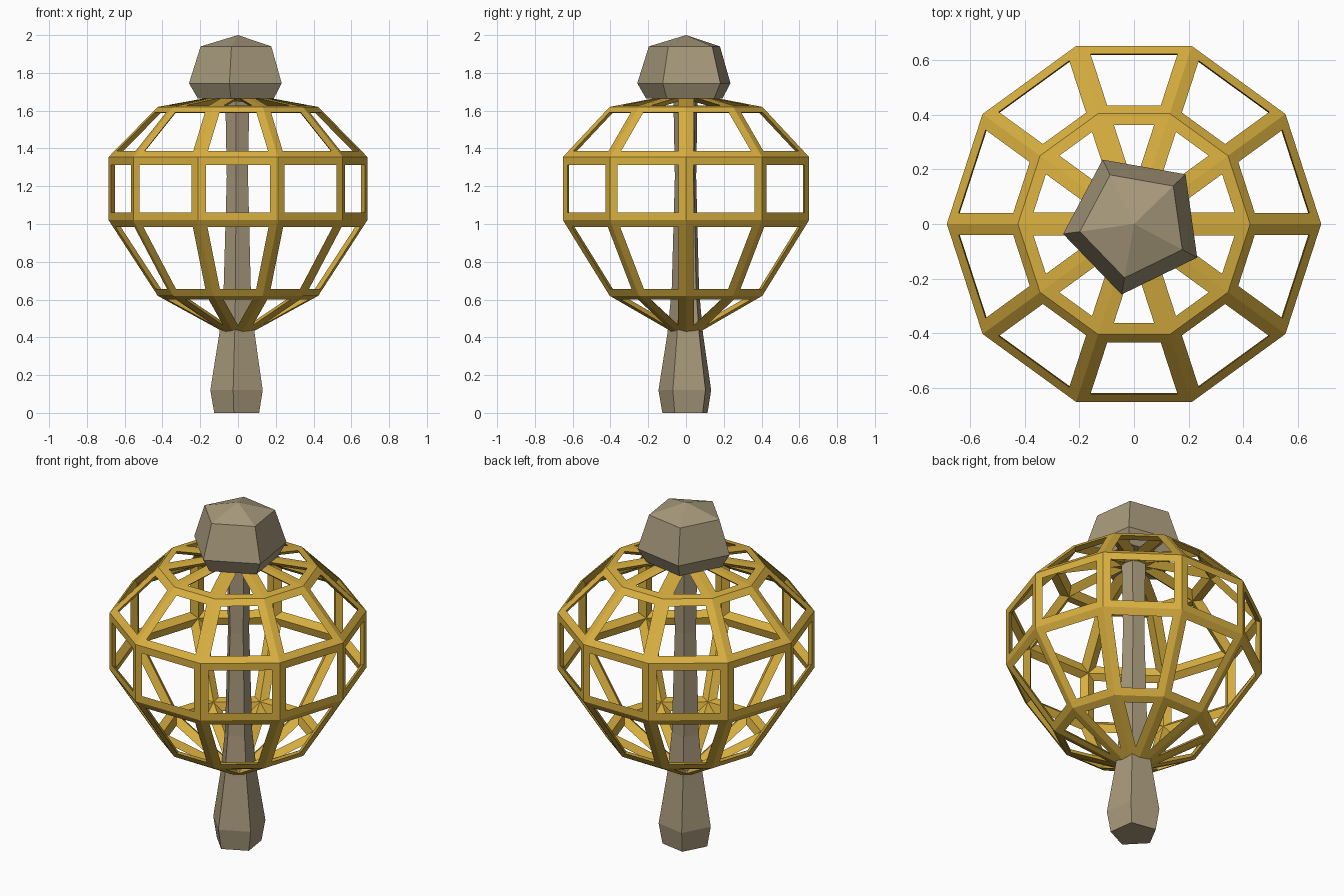
import bpy, bmesh, math
from mathutils import Vector

if "Cube" in bpy.data.objects:
    bpy.data.objects.remove(bpy.data.objects["Cube"])


def material(name, rgb):
    m = bpy.data.materials.new(name)
    m.diffuse_color = (*rgb, 1)
    m.use_nodes = True
    m.node_tree.nodes["Principled BSDF"].inputs["Base Color"].default_value = m.diffuse_color
    return m


GOLD = material("gold", (0.69, 0.43, 0.05))
STONE = material("tan stone", (0.39, 0.32, 0.20))


def finish(name, bm, mat):
    bmesh.ops.remove_doubles(bm, verts=bm.verts, dist=1e-5)
    bmesh.ops.recalc_face_normals(bm, faces=bm.faces)
    me = bpy.data.meshes.new(name)
    bm.to_mesh(me)
    bm.free()
    me.materials.append(mat)
    ob = bpy.data.objects.new(name, me)
    bpy.context.collection.objects.link(ob)
    return ob


def ring(r, z, sides, phase):
    return [Vector((r * math.cos(phase + math.tau * i / sides),
                    r * math.sin(phase + math.tau * i / sides), z))
            for i in range(sides)]


def lathe(name, profile, sides, phase, mat):
    """Closed faceted solid from (radius, height) points."""
    bm = bmesh.new()
    rings = [[bm.verts.new(p) for p in ring(max(r, 1e-7), z, sides, phase)]
             for r, z in profile]
    for a, b in zip(rings, rings[1:]):
        for i in range(sides):
            j = (i + 1) % sides
            bm.faces.new((a[i], a[j], b[j], b[i]))
    bm.faces.new(rings[0][::-1])
    if profile[-1][0] > 0:
        bm.faces.new(rings[-1])
    bmesh.ops.dissolve_degenerate(bm, dist=1e-5, edges=bm.edges)
    return finish(name, bm, mat)


def inset_panel(p, t):
    """Evenly inset a panel; a crossed narrow end closes to a point."""
    q = []
    for i in range(4):
        a = (p[i - 1] - p[i]).normalized()
        b = (p[(i + 1) % 4] - p[i]).normalized()
        q.append(p[i] + (a + b) * t / math.sin(a.angle(b)))
    for n0, n1, f1, f0 in ((0, 1, 2, 3), (2, 3, 0, 1)):
        d = (p[n1] - p[n0]).normalized()
        near, far = (q[n1] - q[n0]).dot(d), (q[f1] - q[f0]).dot(d)
        if near < 0 < far:
            tip = q[f0].lerp(q[n0], far / (far - near))
            q[n0], q[n1] = tip, tip.copy()
    return q


def cage(name, profile, sides, width, depth, mat):
    """Open lattice: flat outer bands with a ridge on the inside."""
    outer = [ring(r, z, sides, 0) for r, z in profile]
    inner = []
    for k in range(len(profile)):
        nx = nz = 0
        for a, b in ((k - 1, k), (k, k + 1)):
            if a >= 0 and b < len(profile):
                n = Vector((profile[b][1] - profile[a][1],
                            profile[a][0] - profile[b][0])).normalized()
                nx, nz = nx + n.x, nz + n.y
        n = Vector((nx, nz)).normalized() * depth
        r, z = profile[k]
        inner.append(ring(max(r - n.x, 0.01), z - n.y, sides, 0))
    bm = bmesh.new()

    def quad(*pts):
        clean = [p for i, p in enumerate(pts) if (p - pts[i - 1]).length > 1e-5]
        bm.faces.new([bm.verts.new(p) for p in clean])

    for k in range(len(profile) - 1):
        for i in range(sides):
            j = (i + 1) % sides
            p = [outer[k][i], outer[k][j], outer[k + 1][j], outer[k + 1][i]]
            s = [inner[k][i], inner[k][j], inner[k + 1][j], inner[k + 1][i]]
            q = inset_panel(p, width)
            for c in range(4):
                d = (c + 1) % 4
                quad(p[c], p[d], q[d], q[c])
                quad(q[c], q[d], s[d], s[c])
    # close the rims at both ends
    for k in (0, -1):
        for i in range(sides):
            j = (i + 1) % sides
            quad(outer[k][i], outer[k][j], inner[k][j], inner[k][i])
    return finish(name, bm, mat)


PHASE = math.radians(44)

# Five-sided shaft with thick foot
lathe("shaft", [(0.127, 0), (0.148, 0.12), (0.10, 0.42), (0.077, 0.65),
                (0.06, 1.25), (0.068, 1.68)], 5, PHASE, STONE)

# Five-sided knob on top
lathe("top_knob", [(0.215, 1.665), (0.262, 1.745), (0.20, 1.94), (0, 2.0)],
      5, PHASE, STONE)

# Ten-sided lattice cage
cage("lattice_cage", [(0.07, 0.425), (0.425, 0.62), (0.685, 1.02),
                      (0.685, 1.355), (0.425, 1.62), (0.07, 1.685)],
     10, 0.042, 0.036, GOLD)
